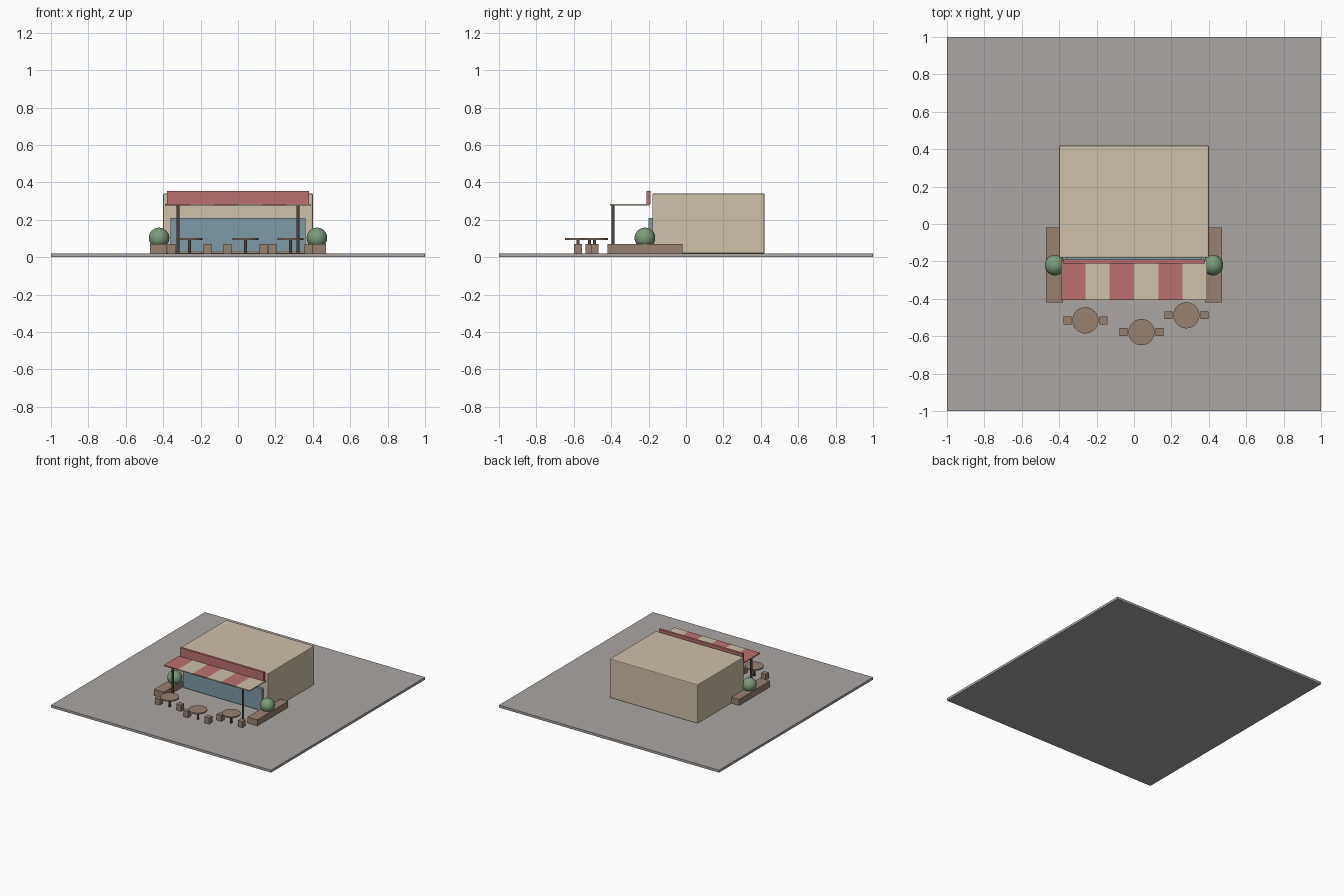
import bpy

if "Cube" in bpy.data.objects:
    bpy.data.objects.remove(bpy.data.objects["Cube"])


def material(name, rgb):
    m = bpy.data.materials.new(name)
    m.diffuse_color = (*rgb, 1)
    m.use_nodes = True
    m.node_tree.nodes["Principled BSDF"].inputs["Base Color"].default_value = m.diffuse_color
    return m


CREAM = material("cream", (0.62, 0.53, 0.40))
RED = material("red", (0.50, 0.16, 0.16))
GLASS = material("glass", (0.21, 0.32, 0.38))
WOOD = material("wood", (0.31, 0.22, 0.16))
METAL = material("dark_metal", (0.08, 0.06, 0.05))
GREEN = material("green", (0.20, 0.33, 0.20))
PAVING = material("paving", (0.40, 0.38, 0.36))


def finish(ob, name, mat):
    ob.name = name
    ob.data.materials.append(mat)
    return ob


def box(name, x, y, z, mat, bevel=0):
    """Box from (min, max) pairs on each axis."""
    spans = (x, y, z)
    bpy.ops.mesh.primitive_cube_add(size=1, location=[(a + b) / 2 for a, b in spans])
    ob = finish(bpy.context.object, name, mat)
    ob.scale = [b - a for a, b in spans]
    bpy.ops.object.transform_apply(location=False, rotation=False, scale=True)
    if bevel:
        mod = ob.modifiers.new("bevel", 'BEVEL')
        mod.width = bevel
        mod.segments = 2
    return ob


def cylinder(name, x, y, z0, z1, r, mat, sides=32):
    bpy.ops.mesh.primitive_cylinder_add(vertices=sides, radius=r, depth=z1 - z0,
                                        location=(x, y, (z0 + z1) / 2))
    ob = finish(bpy.context.object, name, mat)
    bpy.ops.object.shade_smooth_by_angle()
    return ob


FLOOR = 0.02

# Paved base, building, shop window and sign board
box("paved_base", (-1, 1), (-1, 1), (0, FLOOR), PAVING)
box("building", (-0.4, 0.4), (-0.18, 0.42), (FLOOR, 0.34), CREAM, bevel=0.006)
box("shop_window", (-0.36, 0.36), (-0.2, -0.175), (0.03, 0.21), GLASS)
box("sign_board", (-0.38, 0.38), (-0.21, -0.19), (0.285, 0.355), RED)

# Striped awning
for i in range(6):
    x = -0.39 + 0.13 * i
    box(f"awning_stripe_{i + 1}", (x, x + 0.13), (-0.405, -0.195), (0.277, 0.285),
        CREAM if i % 2 else RED)

# Awning posts, planters and round bushes on both sides
for side, s in (("left", -1), ("right", 1)):
    cylinder(f"{side}_awning_post", 0.32 * s, -0.39, FLOOR, 0.28, 0.008, METAL, 16)
    x = 0.425 * s
    box(f"{side}_planter", (x - 0.045, x + 0.045), (-0.42, -0.02), (FLOOR, 0.07), WOOD)
    bpy.ops.mesh.primitive_uv_sphere_add(segments=32, ring_count=16, radius=0.055,
                                         location=(0.422 * s, -0.22, 0.103))
    finish(bpy.context.object, f"{side}_bush", GREEN)
    bpy.ops.object.shade_smooth()

# Round tables, each with two stools
for i, (x, y) in enumerate(((-0.26, -0.515), (0.04, -0.578), (0.28, -0.488)), 1):
    cylinder(f"table_{i}_top", x, y, 0.093, 0.103, 0.07, WOOD)
    cylinder(f"table_{i}_leg", x, y, FLOOR, 0.095, 0.008, METAL, 16)
    for side, s in (("left", -1), ("right", 1)):
        cx = x + 0.096 * s
        box(f"table_{i}_{side}_stool", (cx - 0.021, cx + 0.021),
            (y - 0.021, y + 0.021), (FLOOR, 0.07), WOOD)
